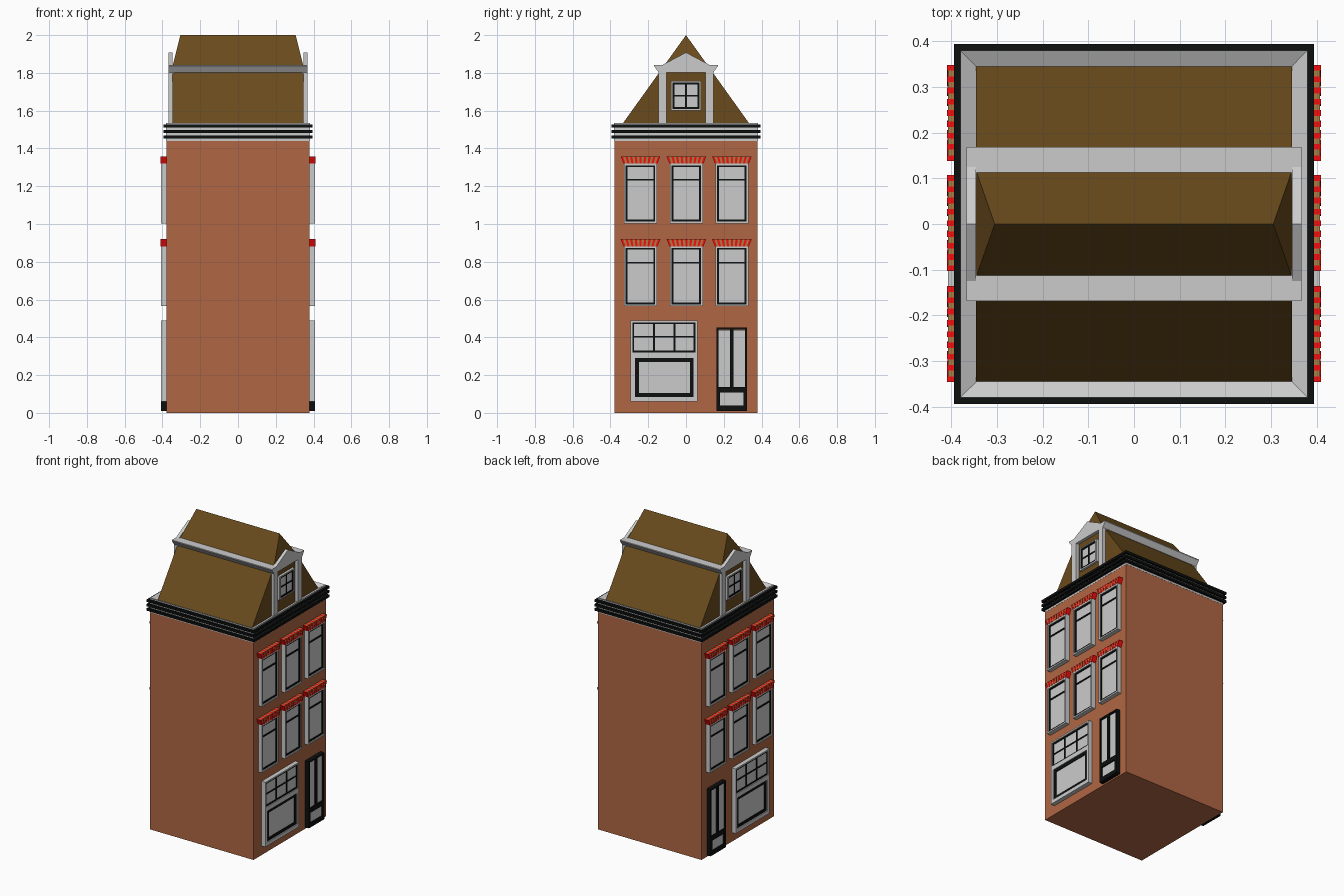
import bpy, bmesh

if "Cube" in bpy.data.objects:
    bpy.data.objects.remove(bpy.data.objects["Cube"])

def material(name, r, g, b):
    m = bpy.data.materials.new(name)
    m.diffuse_color = (r, g, b, 1)
    m.use_nodes = True
    m.node_tree.nodes["Principled BSDF"].inputs["Base Color"].default_value = m.diffuse_color
    return m

BRICK = material("brick", 0.434, 0.137, 0.058)
ROOF = material("roof_tile", 0.143, 0.07, 0.012)
BLACK = material("black_paint", 0.004, 0.0045, 0.0045)
RED = material("red_brick", 0.95, 0.004, 0.004)
TAN = material("tan_mortar", 0.4, 0.2, 0.06)
GREY = None

def finish(name, bm, mat, mirror=None):
    bmesh.ops.recalc_face_normals(bm, faces=bm.faces)
    me = bpy.data.meshes.new(name)
    bm.to_mesh(me)
    bm.free()
    ob = bpy.data.objects.new(name, me)
    bpy.context.collection.objects.link(ob)
    if mat:
        me.materials.append(mat)
    if mirror:
        mod = ob.modifiers.new("mirror", 'MIRROR')
        mod.use_axis = (mirror == 'X', mirror == 'Y', False)
    return ob

def prism(bm, profile, x0, x1):
    """Extrude a (y, z) outline along x."""
    a = [bm.verts.new((x0, y, z)) for y, z in profile]
    b = [bm.verts.new((x1, y, z)) for y, z in profile]
    n = len(profile)
    bm.faces.new(a)
    bm.faces.new(b[::-1])
    for i in range(n):
        j = (i + 1) % n
        bm.faces.new((a[i], a[j], b[j], b[i]))

def rect(y0, y1, z0, z1):
    return [(y0, z0), (y1, z0), (y1, z1), (y0, z1)]

def prisms(name, outlines, x0, x1, mat, mirror='X'):
    bm = bmesh.new()
    for o in outlines:
        prism(bm, o, x0, x1)
    return finish(name, bm, mat, mirror)

def frame(y0, y1, z0, z1, t):
    """Four bars of width t lying inside a rectangle."""
    return [rect(y0, y1, z0, z0 + t), rect(y0, y1, z1 - t, z1),
            rect(y0, y0 + t, z0 + t, z1 - t), rect(y1 - t, y1, z0 + t, z1 - t)]

def square_loft(name, profile, mat):
    """Sweep a closed (half_width, z) profile around a square."""
    bm = bmesh.new()
    loops = [[bm.verts.new((sx * h, sy * h, z)) for sx, sy in
              ((1, 1), (-1, 1), (-1, -1), (1, -1))] for h, z in profile]
    n = len(loops)
    for i in range(n):
        p, q = loops[i], loops[(i + 1) % n]
        for k in range(4):
            m = (k + 1) % 4
            bm.faces.new((p[k], p[m], q[m], q[k]))
    return finish(name, bm, mat)

# Brick body
prisms("brick_walls", [rect(-0.379, 0.379, 0, 1.445)], -0.379, 0.379, BRICK, None)

# Cornice with inward-sloping gutter and three black bands
square_loft("cornice", [(0.34, 1.44), (0.38, 1.44), (0.38, 1.535), (0.34, 1.515)], GREY)
for i, zc in enumerate((1.46, 1.489, 1.518)):
    square_loft(f"cornice_band_{i + 1}", [(0.37, zc - 0.008), (0.394, zc - 0.008),
                                          (0.394, zc + 0.008), (0.37, zc + 0.008)], BLACK)

# Steep roof: vertical gable ends below, small hips at the top
bm = bmesh.new()
for s in (-1, 1):
    for x, y, z in ((0.346, 0.347, 1.515), (0.346, 0.117, 1.8365), (0.305, 0, 2.0)):
        for t in ((-1, 1) if y else (1,)):
            bm.verts.new((s * x, t * y, z))
bmesh.ops.convex_hull(bm, input=bm.verts)
bmesh.ops.dissolve_limit(bm, angle_limit=0.01, verts=bm.verts, edges=bm.edges)
finish("roof", bm, ROOF)

# Grey mouldings along both roof slopes
prisms("roof_moulding", [[(0.1, 1.803), (0.145, 1.803), (0.169, 1.836),
                          (0.169, 1.842), (0.1, 1.842)]], -0.346, 0.346, GREY, 'Y')

# Gable surround: pediment and two posts
side = [(0.145, 1.803), (0.169, 1.836), (0.169, 1.842), (0.125, 1.842)]
pediment = side + [(0, 1.908)] + [(-y, z) for y, z in reversed(side)]
prisms("gable_pediment", [pediment], 0.346, 0.367, GREY)
prisms("gable_posts", [rect(-0.145, -0.104, 1.515, 1.803),
                       rect(0.104, 0.145, 1.515, 1.803)], 0.335, 0.367, GREY)

# Gable window
prisms("gable_window_pane", [rect(-0.07, 0.07, 1.61, 1.748)], 0.335, 0.354, GREY)
prisms("gable_window_rim", frame(-0.079, 0.079, 1.602, 1.757, 0.007), 0.335, 0.361, GREY)
prisms("gable_window_bars", frame(-0.073, 0.073, 1.608, 1.751, 0.012)
       + [rect(-0.004, 0.004, 1.615, 1.745), rect(-0.065, 0.065, 1.676, 1.684)],
       0.335, 0.358, BLACK)

# Upper windows with flared striped brick lintels
STRIPES = 17
for floor, z0 in enumerate((0.565, 1.003)):
    z1 = z0 + 0.317
    for col, yc in enumerate((-0.241, 0.002, 0.243)):
        tag = f"{floor + 1}_{col + 1}"
        y0, y1 = yc - 0.088, yc + 0.088
        prisms("window_pane_" + tag, [rect(y0 + 0.01, y1 - 0.01, z0 + 0.01, z1 - 0.01)],
               0.37, 0.396, GREY)
        prisms("window_rim_" + tag, frame(y0, y1, z0, z1, 0.01), 0.37, 0.407, GREY)
        prisms("window_frame_" + tag, frame(y0 + 0.008, y1 - 0.008, z0 + 0.008, z1 - 0.006, 0.012)
               + [rect(y0 + 0.02, y1 - 0.02, z0 + 0.226, z0 + 0.235)], 0.37, 0.401, BLACK)
        stripes = []
        for i in range(STRIPES):
            a, b = 2 * i / STRIPES - 1, 2 * (i + 1) / STRIPES - 1
            stripes.append([(yc + 0.09 * a, z1), (yc + 0.09 * b, z1),
                            (yc + 0.105 * b, z1 + 0.038), (yc + 0.105 * a, z1 + 0.038)])
        prisms("lintel_bricks_" + tag, stripes[::2], 0.37, 0.409, RED)
        prisms("lintel_mortar_" + tag, stripes[1::2], 0.37, 0.407, TAN)

# Shop window: panelled transom above one large pane
prisms("shop_window_panel", [rect(-0.285, 0.05, 0.065, 0.48)], 0.37, 0.397, GREY)
prisms("shop_window_rim", frame(-0.293, 0.06, 0.06, 0.489, 0.01)
       + [rect(-0.283, 0.05, 0.29, 0.32), rect(-0.283, -0.27, 0.07, 0.29),
          rect(0.04, 0.05, 0.07, 0.29), rect(-0.27, 0.04, 0.07, 0.085)], 0.37, 0.407, GREY)
prisms("shop_transom_bars", frame(-0.284, 0.051, 0.319, 0.48, 0.01)
       + [rect(y - 0.005, y + 0.005, 0.329, 0.47) for y in (-0.17, -0.06)]
       + [rect(-0.274, 0.041, 0.398, 0.406)], 0.37, 0.401, BLACK)
prisms("shop_window_frame", frame(-0.27, 0.041, 0.084, 0.29, 0.02), 0.37, 0.401, BLACK)

# Door: two tall glazed leaves above a low panel
prisms("door_panes", [rect(0.168, 0.318, 0.02, 0.44)], 0.37, 0.398, GREY)
prisms("door_frame", frame(0.162, 0.323, 0.01, 0.452, 0.01)
       + [rect(0.172, 0.313, 0.02, 0.038), rect(0.172, 0.313, 0.107, 0.137),
          rect(0.172, 0.18, 0.038, 0.107), rect(0.305, 0.313, 0.038, 0.107),
          rect(0.233, 0.252, 0.137, 0.442)], 0.37, 0.407, BLACK)
